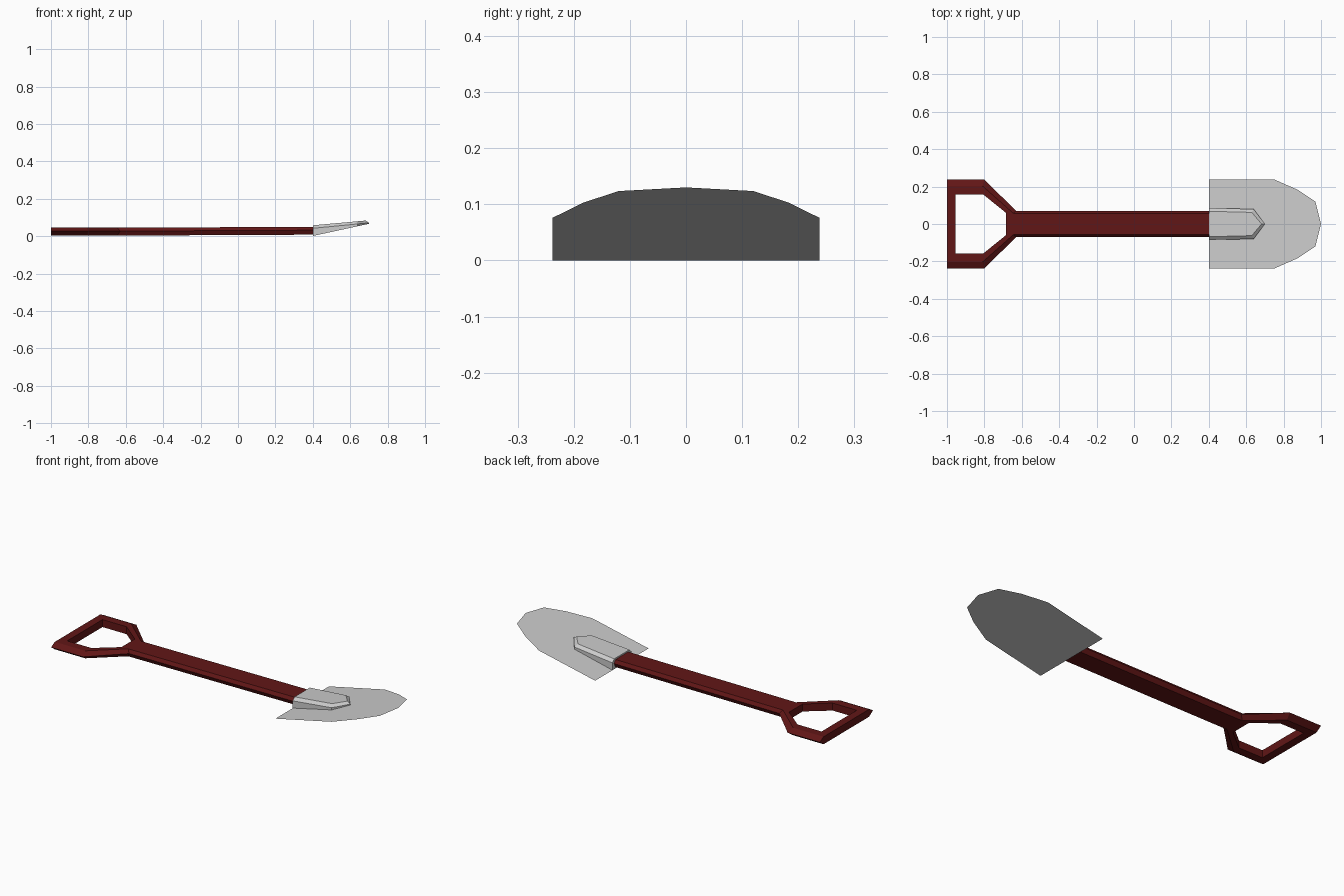
import bpy

if "Cube" in bpy.data.objects:
    bpy.data.objects.remove(bpy.data.objects["Cube"])


def make(name, verts, faces, color=None):
    mesh = bpy.data.meshes.new(name)
    mesh.from_pydata(verts, [], faces)
    ob = bpy.data.objects.new(name, mesh)
    bpy.context.collection.objects.link(ob)
    if color:
        mat = bpy.data.materials.new(name + "_paint")
        mat.diffuse_color = color
        mat.use_nodes = True
        mat.node_tree.nodes["Principled BSDF"].inputs["Base Color"].default_value = mat.diffuse_color
        mesh.materials.append(mat)
    return ob


def mirrored(half):
    """Close a half outline (y <= 0 side) around the x axis, anticlockwise."""
    return half + [(x, -y) for x, y in reversed(half) if y != 0]


def strip(a, b):
    """Quads joining two closed index loops, a below / outside b."""
    n = len(a)
    return [(a[i], a[(i + 1) % n], b[(i + 1) % n], b[i]) for i in range(n)]


def blade_z(x):
    return 0.217 * (x - 0.4)


# Handle: shaft and D grip in one piece, hexagonal bar section
mid = mirrored([(-1, -.237), (-.8, -.237), (-.63, -.07), (.4, -.07)])
edge = mirrored([(-1, -.203), (-.81, -.203), (-.645, -.057), (.4, -.057)])
hole = mirrored([(-.955, -.157), (-.805, -.157), (-.685, -.06)])


def level(loop, z):
    # the shaft end rises very slightly towards the blade
    return [(x, y, z + (.005 if x > 0 else 0)) for x, y in loop]


verts = (level(edge, .003) + level(mid, .027) + level(edge, .045)
         + level(hole, .003) + level(hole, .045))
B, M, T = (list(range(k, k + 8)) for k in (0, 8, 16))
HB, HT = list(range(24, 30)), list(range(30, 36))
grip = [0, 1, 2, 5, 6, 7]
grip_t, grip_b = [T[i] for i in grip], [B[i] for i in grip]
faces = strip(B, M) + strip(M, T)
faces += strip(grip_t, HT) + strip(HT, HB) + strip(HB, grip_b)
faces += [(T[2], T[3], T[4], T[5]), (B[5], B[4], B[3], B[2])]
make("handle", verts, faces, (.12, .008, .008, 1))

# Blade: thin flat sheet, tilted upwards to the tip
outline = mirrored([(.4, -.238), (.75, -.238), (.875, -.183), (.97, -.12), (1, 0)])
make("blade", [(x, y, blade_z(x)) for x, y in outline], [tuple(range(len(outline)))])

# Socket: chamfered sleeve joining shaft and blade, pointed at the front
base = mirrored([(.4, -.085), (.64, -.08), (.7, 0)])
top = mirrored([(.4, -.068), (.63, -.062), (.682, 0)])
verts = [(x, y, blade_z(x) + .001) for x, y in base]
verts += [(x, y, blade_z(x) + .042 - .12 * (x - .4)) for x, y in base]
verts += [(x, y, .058 + .09 * (x - .4)) for x, y in top]
L0, L1, L2 = (list(range(k, k + 5)) for k in (0, 5, 10))
make("socket", verts, strip(L0, L1) + strip(L1, L2) + [tuple(L2), tuple(reversed(L0))])
